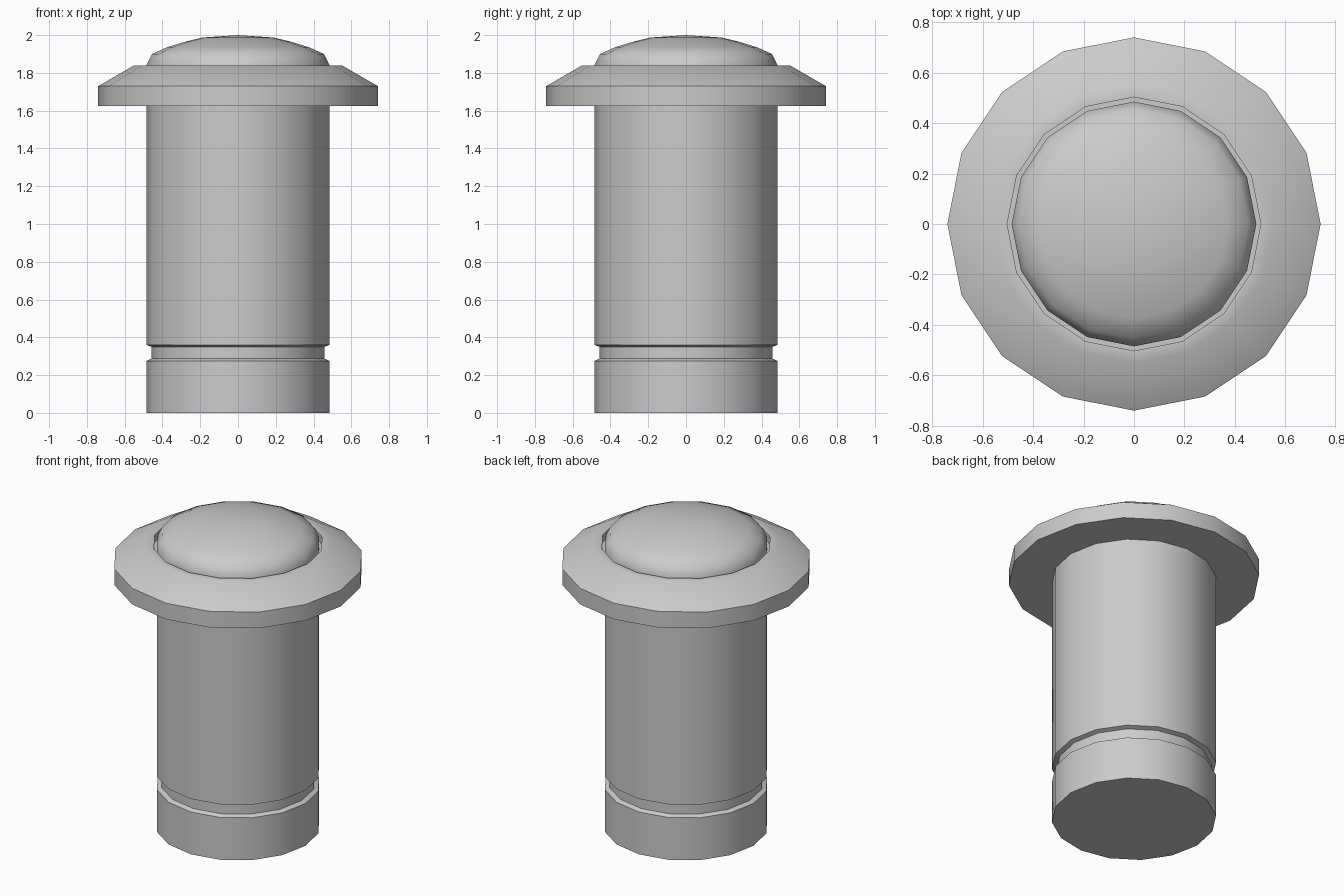
import bpy
import bmesh
from math import cos, sin, pi, radians

SIDES = 16

cube = bpy.data.objects.get("Cube")
if cube:
    bpy.data.objects.remove(cube, do_unlink=True)

grey = bpy.data.materials.new("light grey")
grey.use_nodes = True
colour = (0.6, 0.6, 0.6, 1)
grey.diffuse_color = colour
grey.node_tree.nodes["Principled BSDF"].inputs["Base Color"].default_value = colour


def lathe(name, profile, angle, closed=False):
    """Turn a (radius, height) profile around z; radius 0 makes a pole."""
    bm = bmesh.new()
    rings = []
    for r, z in profile:
        if r == 0:
            rings.append([bm.verts.new((0, 0, z))] * SIDES)
        else:
            rings.append([bm.verts.new((r * cos(2 * pi * i / SIDES),
                                        r * sin(2 * pi * i / SIDES), z))
                          for i in range(SIDES)])
    pairs = list(zip(rings, rings[1:]))
    if closed:
        pairs.append((rings[-1], rings[0]))
    for low, high in pairs:
        for i in range(SIDES):
            j = (i + 1) % SIDES
            corners = dict.fromkeys((low[i], low[j], high[j], high[i]))
            bm.faces.new(list(corners))
    bmesh.ops.recalc_face_normals(bm, faces=bm.faces)
    mesh = bpy.data.meshes.new(name)
    bm.to_mesh(mesh)
    bm.free()
    mesh.materials.append(grey)
    obj = bpy.data.objects.new(name, mesh)
    bpy.context.collection.objects.link(obj)
    bpy.ops.object.select_all(action='DESELECT')
    obj.select_set(True)
    bpy.context.view_layer.objects.active = obj
    bpy.ops.object.shade_smooth_by_angle(angle=radians(angle))
    return obj


# Shaft with a shallow groove near the foot
R, GROOVE = 0.485, 0.458
lathe("shaft", [(0, 0), (R, 0), (R, 0.275), (GROOVE, 0.287), (GROOVE, 0.35),
                (R, 0.36), (R, 1.79), (0, 1.79)], 30)

# Wide sloped collar, leaving a thin gap around the cap
lathe("collar", [(R, 1.625), (0.74, 1.625), (0.74, 1.73), (0.55, 1.84),
                 (0.503, 1.84), (0.503, 1.79), (R, 1.79)], 32, closed=True)

# Low rounded cap
lathe("domed_cap", [(0, 1.79), (R, 1.79), (R, 1.84), (0.455, 1.9), (0.375, 1.936),
                    (0.28, 1.965), (0.19, 1.987), (0, 2)], 60)
